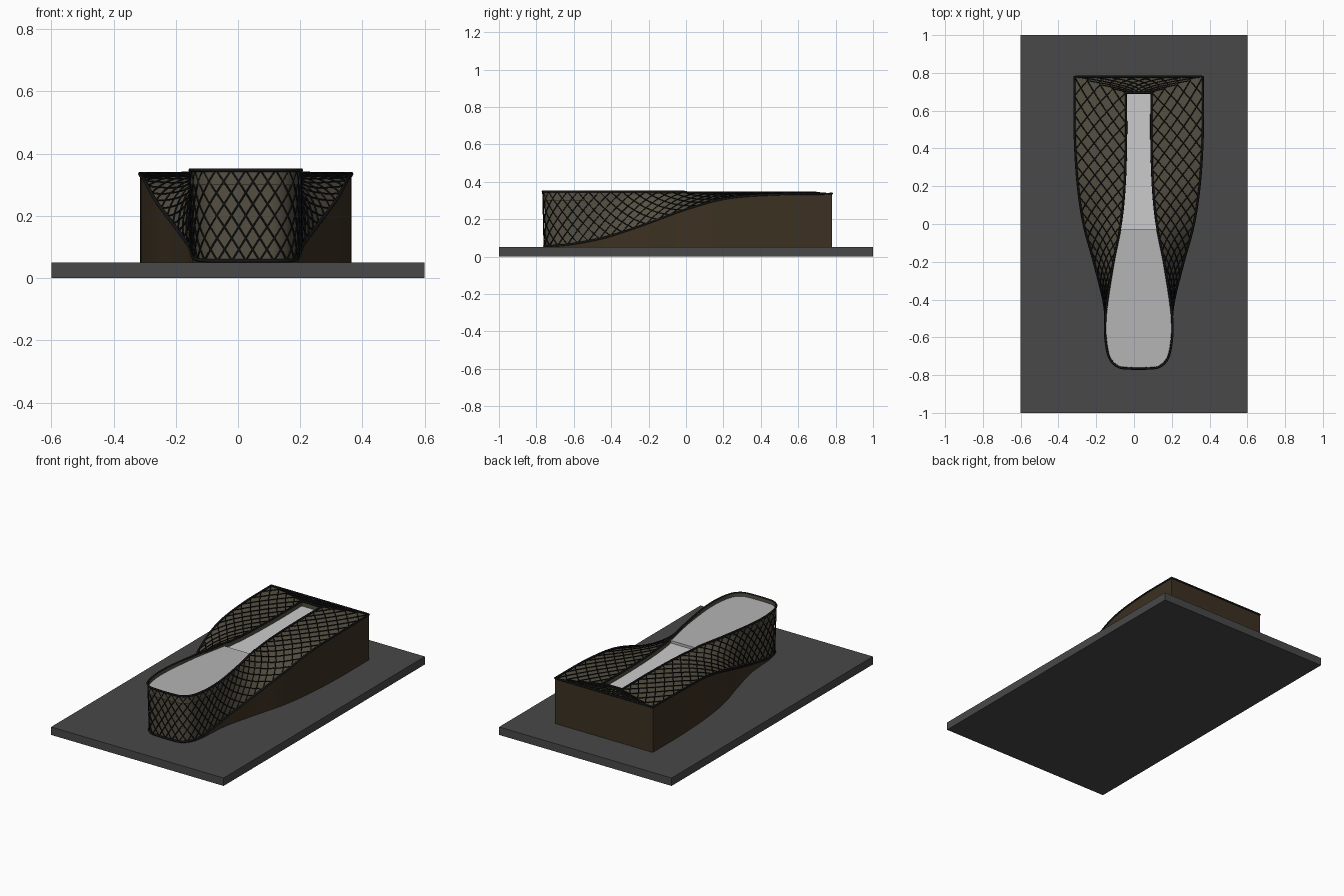
import bpy, bmesh, math
from mathutils import Vector

if "Cube" in bpy.data.objects:
    bpy.data.objects.remove(bpy.data.objects["Cube"])

CX = 0.025          # the building sits slightly right of the slab centre
TOP = 0.343         # height of the roof opening
BASE = 0.05
COLS, BACK, SUB, ROWS = 24, 4, 4, 4   # lattice columns per side, on half the back, samples, rows

def material(name, rgb):
    m = bpy.data.materials.new(name)
    m.diffuse_color = (*rgb, 1)
    m.use_nodes = True
    m.node_tree.nodes["Principled BSDF"].inputs["Base Color"].default_value = m.diffuse_color
    return m

BLACK = material("black_steel", (0.008, 0.008, 0.008))
GLASS = material("bronze_glass", (0.09, 0.08, 0.055))
BROWN = material("brown_wall", (0.045, 0.03, 0.016))
SLATE = material("slate", (0.065, 0.065, 0.065))
PALE = material("pale_floor", (0.6, 0.6, 0.6))
GREY = material("grey_floor", (0.46, 0.46, 0.46))

def mesh_object(name, verts, faces, mat, smooth=True):
    me = bpy.data.meshes.new(name)
    me.from_pydata([tuple(v) for v in verts], [], faces)
    me.materials.append(mat)
    ob = bpy.data.objects.new(name, me)
    bpy.context.collection.objects.link(ob)
    if smooth:
        bpy.context.view_layer.objects.active = ob
        ob.select_set(True)
        bpy.ops.object.shade_smooth_by_angle(angle=math.radians(40))
        ob.select_set(False)
    return ob

def tubes(name, paths, radius, mat, cyclic=False):
    cu = bpy.data.curves.new(name, 'CURVE')
    cu.dimensions = '3D'
    cu.bevel_depth = radius
    cu.bevel_resolution = 1
    for path in paths:
        sp = cu.splines.new('POLY')
        sp.points.add(len(path) - 1)
        for p, co in zip(sp.points, path):
            p.co = (*co, 1)
        sp.use_cyclic_u = cyclic
    cu.materials.append(mat)
    ob = bpy.data.objects.new(name, cu)
    bpy.context.collection.objects.link(ob)

# Right side, back to front: inner x, inner y, outer x, outer y, outer z
SIDE = [(.068, .695, .34, .78, .336), (.067, .45, .339, .48, .332),
        (.075, .2, .324, .22, .312), (.095, 0, .292, 0, .253),
        (.134, -.2, .238, -.2, .18), (.167, -.4, .188, -.4, .112),
        (.178, -.52, .174, -.52, .083), (.175, -.62, .168, -.62, .066),
        (.155, -.71, .148, -.705, .058), (.11, -.756, .104, -.75, .056),
        (.05, -.765, .047, -.758, .056), (0, -.766, 0, -.759, .056)]

def catmull(a, b, c, d, t):
    return tuple(.5 * (2*q + (r-p)*t + (2*p-5*q+4*r-s)*t*t + (3*q-p-3*r+s)*t**3)
                 for p, q, r, s in zip(a, b, c, d))

last = SIDE[-2]
mirror_last = (-last[0], last[1], -last[2], last[3], last[4])
ext = [tuple(2*a - b for a, b in zip(SIDE[0], SIDE[1]))] + SIDE + [mirror_last]
dense = [catmull(*ext[i:i+4], k/30) for i in range(len(SIDE)-1) for k in range(30)] + [SIDE[-1]]

# Resample so that columns get closer towards the front
length = [0]
for a, b in zip(dense, dense[1:]):
    length.append(length[-1] + .5 * (math.dist(a[:2], b[:2]) + math.dist(a[2:], b[2:])))

def at(s):
    i = next((i for i in range(len(dense)-1) if length[i+1] >= s), len(dense)-2)
    f = min(1, (s - length[i]) / (length[i+1] - length[i]))
    return tuple(a + (b-a)*f for a, b in zip(dense[i], dense[i+1]))

N = COLS * SUB
side = [at(length[-1] * (t/N) * (1.35 - .35*t/N)) for t in range(N+1)]
back = [(side[0][0]*k/(BACK*SUB), side[0][1], side[0][2]*k/(BACK*SUB), side[0][3], side[0][4])
        for k in range(BACK*SUB)]
half = back + side
loop = half + [(-p[0], p[1], -p[2], p[3], p[4]) for p in half[-2:0:-1]]
L = len(loop)

def surf(i, v):
    p = loop[i % L]
    inner = Vector((p[0] + CX, p[1], TOP + (.004 if p[1] < 0 else 0)))
    return Vector((p[2] + CX, p[3], p[4])).lerp(inner, v)

def inset(i, v, d):
    n = (surf(i+1, v) - surf(i-1, v)).cross(surf(i, 1) - surf(i, 0)).normalized()
    p = surf(i, v)
    if n.dot(Vector((p.x - CX, p.y * .3, .5))) < 0:
        n = -n
    return p - n * d

def loft(name, rings, mat):
    n = len(rings[0])
    faces = [(r*n + i, r*n + i + n, r*n + (i+1) % n + n, r*n + (i+1) % n)
             for r in range(len(rings)-1) for i in range(n)]
    return mesh_object(name, [v for ring in rings for v in ring], faces, mat)

# Ground slab
x, y, z = .6, 1, BASE
mesh_object("base_slab", [(a, b, c) for c in (0, z) for b in (-y, y) for a in (-x, x)],
            [(0, 2, 3, 1), (4, 5, 7, 6), (0, 1, 5, 4), (2, 6, 7, 3), (0, 4, 6, 2), (1, 3, 7, 5)],
            SLATE, False)

# Glazed skin just inside the lattice
V = 8
loft("glazed_shell", [[inset(i, k/V, .007) for i in range(L)] for k in range(V+1)], GLASS)

# Vertical brown wall under the outer edge
edge = [surf(i, 0) for i in range(L)]
loft("lower_wall", [[(p.x, p.y, BASE) for p in edge], edge], BROWN)

# Diagonal lattice, one strand each way from every column
paths = []
for c in range(0, L, SUB):
    for sign in (1, -1):
        n = ROWS * SUB
        paths.append([surf(c + sign*k, k/n) for k in range(n+1)])
tubes("diagonal_lattice", paths, .0028, BLACK)

# Edge beams
tubes("outer_edge_beam", [edge], .006, BLACK, True)
rim = [surf(i, 1) for i in range(L)]
tubes("opening_rim", [rim], .006, BLACK, True)

# Curb inside the opening, then the two floor levels and the step between
loft("opening_curb", [rim, [(p.x, p.y, .3) for p in rim]], GLASS)
FRONT_Z, BACK_Z, SPLIT = .328, .312, -.03

def floor(name, pts, z, mat):
    verts = [(CX + s*p[0], p[1], z) for p in pts for s in (-1, 1)]
    faces = [(2*i, 2*i+2, 2*i+3, 2*i+1) for i in range(len(pts)-1)]
    mesh_object(name, verts, faces, mat, False)

k = min(range(len(side)), key=lambda i: abs(side[i][1] - SPLIT))
floor("front_floor", side[k:], FRONT_Z, GREY)
floor("back_floor", side[:k+1], BACK_Z, PALE)
w, sy = side[k][0], side[k][1]
mesh_object("floor_step", [(CX-w, sy, BACK_Z), (CX+w, sy, BACK_Z), (CX+w, sy, FRONT_Z), (CX-w, sy, FRONT_Z)],
            [(0, 3, 2, 1)], GREY, False)
